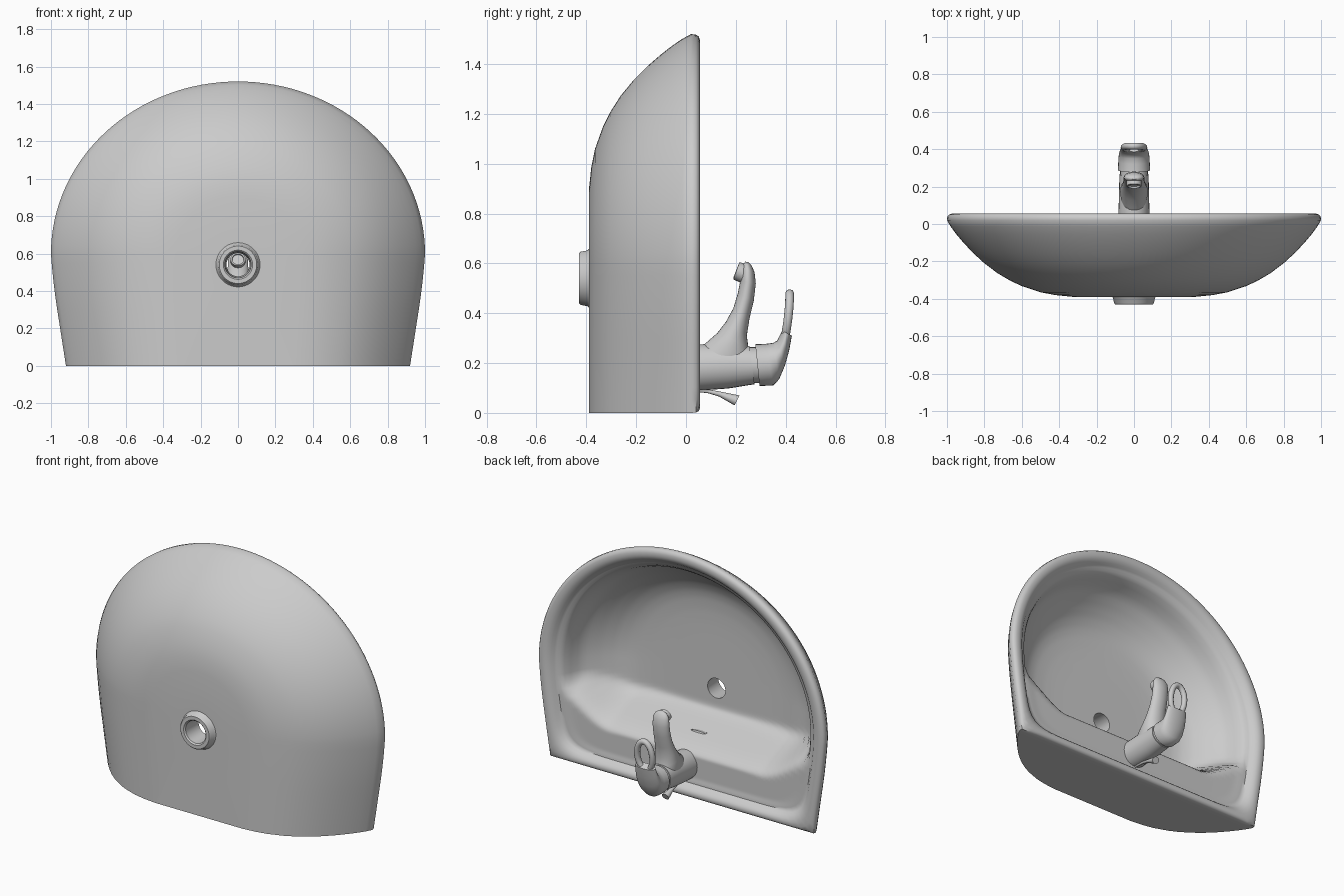
import bpy, bmesh, math
from mathutils import Vector

if "Cube" in bpy.data.objects:
    bpy.data.objects.remove(bpy.data.objects["Cube"])

DRAIN_Z = 0.54


def finish(bm, name, angle=40):
    bmesh.ops.recalc_face_normals(bm, faces=bm.faces[:])
    me = bpy.data.meshes.new(name)
    bm.to_mesh(me)
    bm.free()
    ob = bpy.data.objects.new(name, me)
    bpy.context.collection.objects.link(ob)
    bpy.ops.object.select_all(action='DESELECT')
    ob.select_set(True)
    bpy.context.view_layer.objects.active = ob
    bpy.ops.object.shade_smooth_by_angle(angle=math.radians(angle))
    return ob


def loft(name, rings, closed=False, angle=40):
    bm = bmesh.new()
    vr = [[bm.verts.new(p) for p in r] for r in rings]
    n = len(vr[0])
    pairs = list(zip(vr, vr[1:])) + ([(vr[-1], vr[0])] if closed else [])
    for a, b in pairs:
        for i in range(n):
            j = (i + 1) % n
            bm.faces.new((a[i], a[j], b[j], b[i]))
    if not closed:
        bm.faces.new(vr[0])
        bm.faces.new(vr[-1])
    return finish(bm, name, angle)


def interp(pts, v):
    if v <= pts[0][0]:
        return pts[0][1]
    for (a, p), (b, q) in zip(pts, pts[1:]):
        if v <= b:
            return p + (q - p) * (v - a) / (b - a)
    return pts[-1][1]


def smooth(a, b, v):
    t = min(1, max(0, (v - a) / (b - a)))
    return t * t * (3 - 2 * t)


def smax(a, b, k):
    return (a + b + math.sqrt((a - b) ** 2 + k * k)) / 2


# Plan outline (x, z): straight back edge, flared sides, round front
def flank(z):
    return 0.92 + 0.155 * z - 0.075 * max(0, (z - 0.3) / 0.3) ** 2 * 0.173


def outline(s=1.0):
    pts = [(s * 0.92 * (-1 + 2 * i / 32), 0.0) for i in range(32)]
    pts += [(s * flank(0.05 * i), 0.05 * i) for i in range(12)]
    pts += [(s * math.cos(math.pi * i / 64), 0.6 + 0.92 * s * math.sin(math.pi * i / 64)) for i in range(65)]
    pts += [(-s * flank(0.05 * i), 0.05 * i) for i in range(11, 0, -1)]
    return pts


def inset(d):
    b = 0.75 * d
    return [(x * (1 - d), 0.6 + (z - 0.6) * (1 - d) if z > 0.6 else b + z * (0.6 - b) / 0.6)
            for x, z in outline()]


def relax(pts, n):
    for _ in range(n):
        pts = [tuple((pts[i - 1][k] + 2 * pts[i][k] + pts[(i + 1) % len(pts)][k]) / 4 for k in (0, 1))
               for i in range(len(pts))]
    return pts


def circle(r):
    out = []
    for x, z in outline():
        a = math.atan2(z - DRAIN_Z, x)
        out.append((r * math.cos(a), DRAIN_Z + r * math.sin(a)))
    return out


# Depth of the shell against relative outline size
SHELL = [(0.33, -0.389), (0.42, -0.38), (0.5, -0.365), (0.6, -0.332), (0.66, -0.304), (0.73, -0.263),
         (0.8, -0.21), (0.86, -0.155), (0.91, -0.102), (0.95, -0.055), (0.98, -0.014), (1.0, 0.02)]


def inner_depth(x, z):
    if z > 0.6:
        s = math.hypot(x, (z - 0.6) / 0.92)
    else:
        s = abs(x) / flank(max(z, 0))
    bowl = smax(-0.315, interp(SHELL, s / 0.91), 0.06)
    edge = 0.24 + 0.18 * smooth(0.52, 0.92, abs(x))
    deck = 0.012 - 0.36 * smooth(edge, edge + 0.21, z)
    return smax(bowl, deck, 0.03) - 0.004


def at(pts, y):
    return [(x, y, z) for x, z in pts]


# Basin: inner bowl, rim, outer shell and drain collar in one closed loft
rings = []
lip, hole = relax(inset(0.1), 12), circle(0.062)
for i in range(49):
    f = i / 48
    r = []
    for (x, z), (u, w) in zip(lip, hole):
        px, pz = u + (x - u) * f, w + (z - w) * f
        t = smooth(0.9, 1, f)
        r.append((px, inner_depth(px, pz) * (1 - t) + 0.014 * t, pz))
    rings.append(r)
for d, y in [(0.09, 0.024), (0.078, 0.038), (0.062, 0.05), (0.045, 0.056), (0.025, 0.056), (0.01, 0.051),
             (0.002, 0.04)]:
    rings.append(at(relax(inset(d), int(d * 120)), y))
for s, y in reversed(SHELL):
    rings.append(at(outline(s), y))
for r, y in [(0.118, -0.389), (0.112, -0.395), (0.107, -0.422), (0.1, -0.43), (0.078, -0.43), (0.07, -0.422)]:
    rings.append(at(circle(r), y))
loft("basin", rings, closed=True)


# Elliptical section between two side-view points (y, z) with half width w
def tube(name, sections, n=28, angle=45):
    rr = []
    for a, b, w in sections:
        A, B = Vector((0, *a)), Vector((0, *b))
        c, h = (A + B) / 2, (A - B) / 2
        rr.append([c + h * math.cos(2 * math.pi * i / n) + Vector((w * math.sin(2 * math.pi * i / n), 0, 0))
                   for i in range(n)])
    return loft(name, rr, angle=angle)


# Tap
tube("tap_body", [((0.0, 0.27), (0.0, 0.09), 0.085), ((0.06, 0.275), (0.06, 0.09), 0.083),
                  ((0.16, 0.28), (0.17, 0.098), 0.08), ((0.255, 0.268), (0.275, 0.115), 0.078)])
tube("tap_spout", [((0.045, 0.25), (0.25, 0.15), 0.07), ((0.085, 0.285), (0.26, 0.22), 0.074),
                   ((0.125, 0.32), (0.25, 0.265), 0.072), ((0.16, 0.365), (0.244, 0.31), 0.065),
                   ((0.19, 0.42), (0.255, 0.38), 0.058), ((0.208, 0.48), (0.272, 0.45), 0.055),
                   ((0.218, 0.53), (0.28, 0.52), 0.055), ((0.222, 0.575), (0.275, 0.565), 0.052),
                   ((0.23, 0.597), (0.263, 0.592), 0.038), ((0.238, 0.607), (0.25, 0.605), 0.015)])
tube("spout_aerator", [((0.225, 0.52), (0.255, 0.593), 0.04), ((0.19, 0.535), (0.215, 0.605), 0.04),
                       ((0.19, 0.543), (0.211, 0.597), 0.032), ((0.2, 0.54), (0.221, 0.594), 0.03)])
tube("tap_collar", [((0.25, 0.264), (0.268, 0.12), 0.074), ((0.285, 0.264), (0.295, 0.12), 0.074)])
tube("handle_base", [((0.278, 0.276), (0.295, 0.108), 0.086), ((0.32, 0.277), (0.35, 0.11), 0.084),
                     ((0.35, 0.281), (0.374, 0.135), 0.082), ((0.366, 0.29), (0.397, 0.19), 0.079),
                     ((0.376, 0.31), (0.414, 0.25), 0.075), ((0.386, 0.33), (0.425, 0.31), 0.07)])

# Lever loop
cu = bpy.data.curves.new("handle_loop", 'CURVE')
cu.dimensions = '3D'
cu.bevel_depth = 0.018
cu.bevel_resolution = 3
sp = cu.splines.new('POLY')
sp.points.add(39)
sp.use_cyclic_u = True
for i, p in enumerate(sp.points):
    a = 2 * math.pi * i / 40
    z = 0.385 + 0.093 * math.sin(a)
    p.co = (0.053 * math.cos(a), 0.396 + 0.02 * math.sin((z - 0.29) / 0.19 * math.pi / 2), z, 1)
loop = bpy.data.objects.new("handle_loop", cu)
bpy.context.collection.objects.link(loop)

# Pop-up waste rod with flared knob
tube("waste_rod", [((0.01, 0.1), (0.01, 0.085), 0.008), ((0.09, 0.094), (0.085, 0.08), 0.008),
                   ((0.14, 0.085), (0.132, 0.066), 0.011), ((0.215, 0.07), (0.195, 0.03), 0.024)], n=16)

# Overflow slot plate on the bowl's back wall
sy = inner_depth(0, 0.33)
tube("overflow_slot", [((sy + 0.01, 0.34), (sy + 0.014, 0.33), 0.05),
                       ((sy - 0.02, 0.335), (sy - 0.016, 0.325), 0.05)], n=20)
